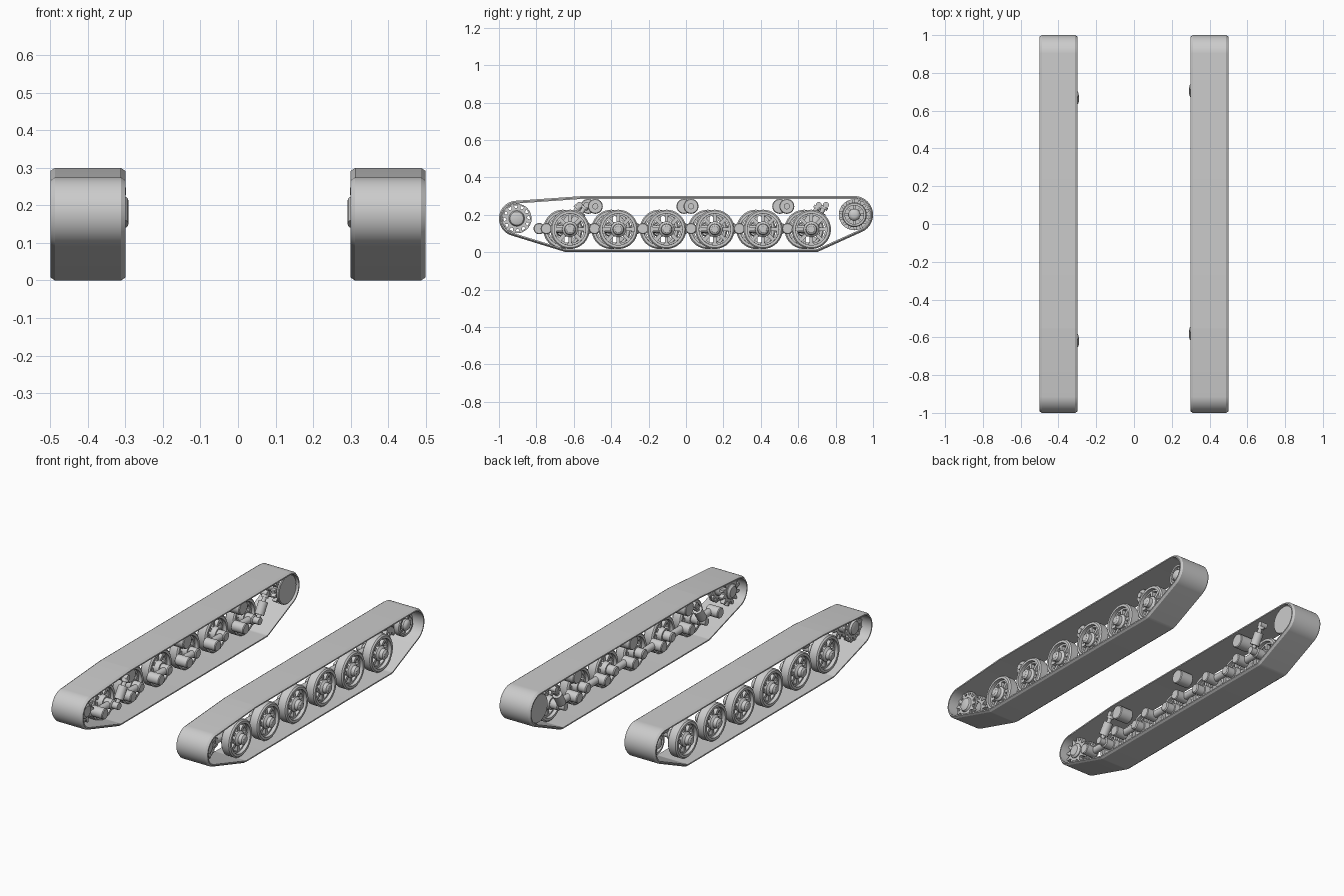
import bpy, bmesh, math
from mathutils import Vector, Matrix

cube = bpy.data.objects.get("Cube")
if cube:
    bpy.data.objects.remove(cube, do_unlink=True)

grey = bpy.data.materials.new("plain grey")
grey.use_nodes = True
colour = (0.6, 0.6, 0.6, 1)
grey.diffuse_color = colour
grey.node_tree.nodes["Principled BSDF"].inputs["Base Color"].default_value = colour


def finish(name, bm, side):
    """Place a part on one side (+1 left, -1 right) and shade it."""
    for v in bm.verts:
        v.co.x *= side
    bmesh.ops.recalc_face_normals(bm, faces=bm.faces)
    mesh = bpy.data.meshes.new(name)
    bm.to_mesh(mesh)
    bm.free()
    mesh.materials.append(grey)
    mesh.shade_smooth()
    mesh.set_sharp_from_angle(angle=math.radians(32))
    ob = bpy.data.objects.new(name, mesh)
    bpy.context.collection.objects.link(ob)


def skin(bm, loops, closed=False):
    """Bridge equal loops of points; cap the ends unless closed."""
    rings = [[bm.verts.new(p) for p in loop] for loop in loops]
    n = len(rings[0])
    pairs = list(zip(rings, rings[1:]))
    if closed:
        pairs.append((rings[-1], rings[0]))
    else:
        bm.faces.new(rings[0])
        bm.faces.new(rings[-1])
    for a, b in pairs:
        for i in range(n):
            j = (i + 1) % n
            bm.faces.new((a[i], a[j], b[j], b[i]))


def lathe(bm, profile, y, z, closed=False, segs=32):
    """Spin (x, radius) points about a sideways axle."""
    angles = [2 * math.pi * i / segs for i in range(segs)]
    skin(bm, [[(x, y + r * math.cos(a), z + r * math.sin(a)) for a in angles]
              for x, r in profile], closed)


def tube(bm, start, end, radius, segs=16):
    start, end = Vector(start), Vector(end)
    turn = (end - start).to_track_quat('Z', 'Y').to_matrix().to_4x4()
    bmesh.ops.create_cone(bm, cap_ends=True, segments=segs, radius1=radius, radius2=radius,
                          depth=(end - start).length,
                          matrix=Matrix.Translation((start + end) / 2) @ turn)


def ring(bm, x0, x1, inner, outer, y, z):
    c = (x1 - x0) * 0.12
    lathe(bm, [(x0, inner), (x0, outer - c), (x0 + c, outer), (x1 - c, outer),
               (x1, outer - c), (x1, inner)], y, z, True, 40)


def spokes(bm, count, x, depth, r0, r1, width, y, z):
    for i in range(count):
        spin = Matrix.Rotation(2 * math.pi * i / count, 4, 'X')
        bmesh.ops.create_cube(bm, size=1, matrix=Matrix.Translation((x, y, z)) @ spin
                              @ Matrix.Translation((0, (r0 + r1) / 2, 0))
                              @ Matrix.Diagonal((depth, r1 - r0, width, 1)))


def gear(bm, x0, x1, root, tip, teeth, y, z):
    """Toothed plate with tapered teeth."""
    loops = []
    for x in (x0, x1):
        pts = []
        for i in range(teeth):
            for step, r in ((0, root), (0.3, root), (0.5, tip), (0.75, tip)):
                a = 2 * math.pi * (i + step) / teeth
                pts.append((x, y + r * math.cos(a), z + r * math.sin(a)))
        loops.append(pts)
    skin(bm, loops)


# Guide circles (y, z, radius) that the track band is wrapped around
GUIDES = [(-0.905, 0.18, 0.095), (0.9, 0.2, 0.1), (0.69, 0.05, 0.05),
          (-0.635, 0.05, 0.05), (-0.55, 0.25, 0.05)]


def wrap(x, inset, steps=144):
    pts = []
    for i in range(steps):
        a = 2 * math.pi * (i + 0.5) / steps
        c, s = math.cos(a), math.sin(a)
        y, z, r = max(GUIDES, key=lambda g: g[0] * c + g[1] * s + g[2])
        pts.append((x, y + (r - inset) * c, z + (r - inset) * s))
    return pts


WHEELS = [-0.62 + 0.258 * i for i in range(6)]
WHEEL_Z = 0.122

for side, word, shift in ((1, "left", 0), (-1, "right", -0.038)):
    # Track band with chamfered edges
    bm = bmesh.new()
    skin(bm, [wrap(x, d) for x, d in ((0.3, 0.015), (0.3, 0.008), (0.312, 0), (0.488, 0),
                                      (0.5, 0.008), (0.5, 0.015))], True)
    finish(word + "_track_band", bm, side)

    for n, wheel_y in enumerate(WHEELS, 1):
        y, z = wheel_y + shift, WHEEL_Z
        # Road wheel: rim, spokes and domed hub
        bm = bmesh.new()
        ring(bm, 0.395, 0.455, 0.084, 0.105, y, z)
        ring(bm, 0.415, 0.435, 0.074, 0.086, y, z)
        spokes(bm, 8, 0.425, 0.022, 0.03, 0.08, 0.018, y, z)
        lathe(bm, [(0.385, 0.036), (0.445, 0.042), (0.455, 0.03), (0.475, 0.028),
                   (0.482, 0.018)], y, z)
        finish(f"{word}_road_wheel_{n}", bm, side)

        # Swing arm: pivot tube, link and axle
        bm = bmesh.new()
        pivot = y - 0.127
        lathe(bm, [(0.3, 0.026), (0.304, 0.03), (0.376, 0.03), (0.38, 0.026)], pivot, z + 0.004)
        tube(bm, (0.36, pivot, z + 0.004), (0.36, y, z), 0.02)
        lathe(bm, [(0.335, 0.022), (0.34, 0.028), (0.39, 0.028)], y, z)
        finish(f"{word}_swing_arm_{n}", bm, side)

    # Shock absorbers on the end wheels
    for name, wheel_y, lean in (("front", WHEELS[0], 0.088), ("rear", WHEELS[-1], 0.078)):
        bm = bmesh.new()
        low = Vector((0.318, wheel_y + shift, WHEEL_Z))
        high = low + Vector((0, lean, 0.13))
        tube(bm, low, high, 0.012)
        tube(bm, low.lerp(high, 0.22), low.lerp(high, 0.7), 0.026, 20)
        tube(bm, low.lerp(high, 0.84), low.lerp(high, 0.94), 0.02)
        lathe(bm, [(0.303, 0.016), (0.345, 0.016)], high.y, high.z)
        lathe(bm, [(0.3, 0.02), (0.345, 0.02)], low.y, low.z)
        finish(f"{word}_{name}_shock_absorber", bm, side)

    # Return rollers under the upper run
    for n in range(3):
        bm = bmesh.new()
        lathe(bm, [(0.315, 0.036), (0.319, 0.04), (0.396, 0.04), (0.4, 0.036),
                   (0.4, 0.016), (0.415, 0.016)], -0.485 + 0.512 * n + shift, 0.245)
        finish(f"{word}_return_roller_{n + 1}", bm, side)

    # Front sprocket: toothed plate, spoked rim and hub
    y, z, _ = GUIDES[0]
    bm = bmesh.new()
    gear(bm, 0.345, 0.37, 0.056, 0.08, 12, y, z)
    gear(bm, 0.42, 0.44, 0.056, 0.08, 12, y, z)
    ring(bm, 0.425, 0.437, 0.07, 0.079, y, z)
    lathe(bm, [(0.33, 0.03), (0.34, 0.042), (0.44, 0.042), (0.45, 0.036), (0.455, 0.022)], y, z)
    finish(word + "_front_sprocket", bm, side)

    # Rear wheel: inner disc, toothed plate and outer spoked wheel
    y, z, _ = GUIDES[1]
    bm = bmesh.new()
    lathe(bm, [(0.312, 0.079), (0.316, 0.083), (0.326, 0.083)], y, z)
    gear(bm, 0.34, 0.365, 0.064, 0.083, 14, y, z)
    ring(bm, 0.41, 0.45, 0.05, 0.066, y, z)
    spokes(bm, 8, 0.43, 0.02, 0.02, 0.055, 0.012, y, z)
    lathe(bm, [(0.32, 0.032), (0.45, 0.032), (0.46, 0.025), (0.465, 0.015)], y, z)
    finish(word + "_rear_wheel", bm, side)
